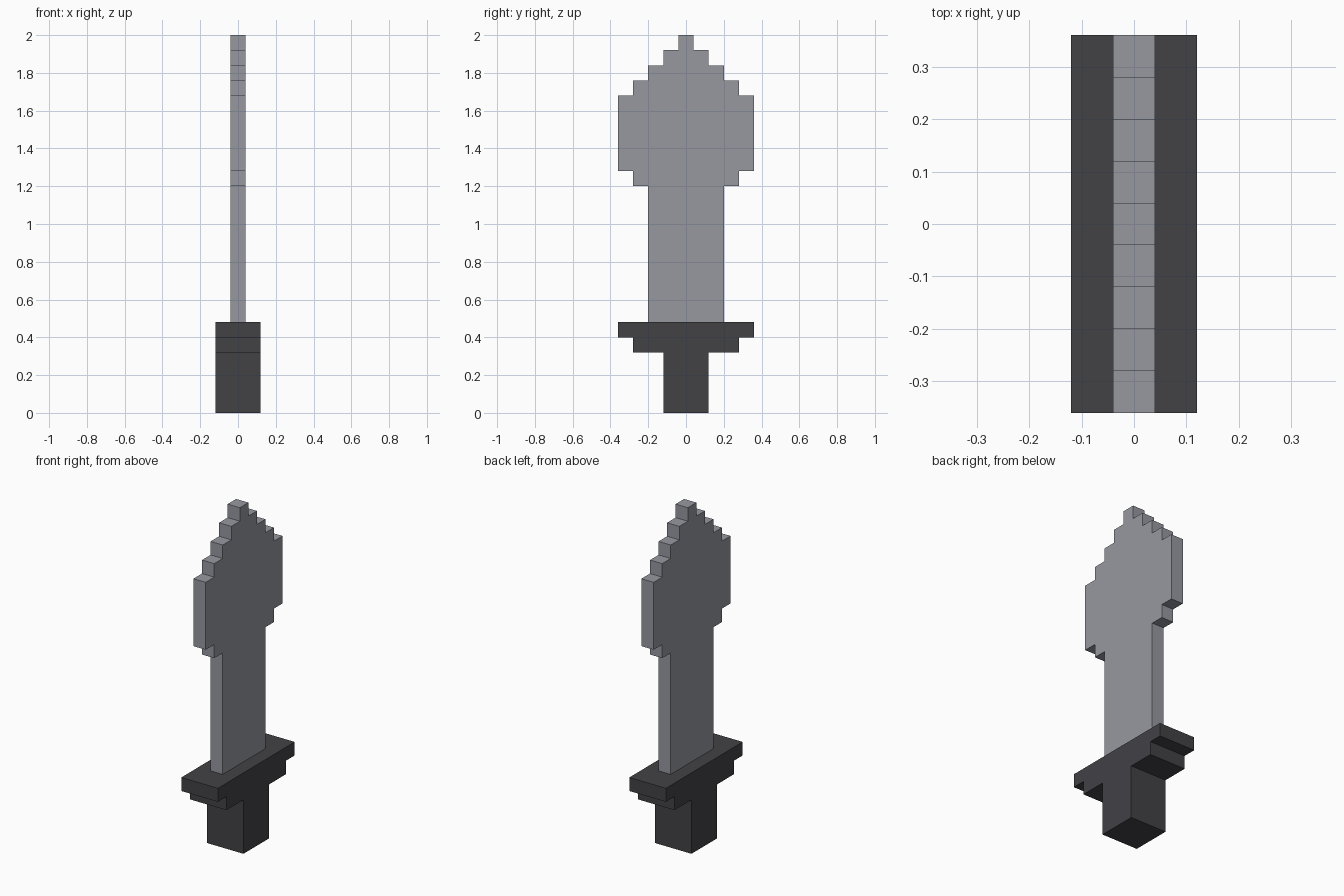
import bpy
import bmesh

cube = bpy.data.objects.get("Cube")
if cube:
    bpy.data.objects.remove(cube, do_unlink=True)

U = 0.08  # size of one step


def srgb(*rgb):
    return tuple(((c / 255 + 0.055) / 1.055) ** 2.4 for c in rgb) + (1.0,)


def material(name, colour):
    mat = bpy.data.materials.new(name)
    mat.use_nodes = True
    mat.diffuse_color = colour
    bsdf = next(n for n in mat.node_tree.nodes if n.type == 'BSDF_PRINCIPLED')
    bsdf.inputs["Base Color"].default_value = colour
    return mat


def stepped_slab(name, half_x, base, steps, mat):
    """Extrude a mirrored stepped outline; steps are (half width, height) in units."""
    side, z = [], base
    for half, height in steps:
        side += [(half * U, z * U), ((half * U), (z + height) * U)]
        z += height
    outline = side + [(-y, z) for y, z in reversed(side)]
    bm = bmesh.new()
    face = bm.faces.new([bm.verts.new((-half_x, y, z)) for y, z in outline])
    ext = bmesh.ops.extrude_face_region(bm, geom=[face], use_keep_orig=True)
    verts = [g for g in ext["geom"] if isinstance(g, bmesh.types.BMVert)]
    bmesh.ops.translate(bm, verts=verts, vec=(2 * half_x, 0, 0))
    bmesh.ops.recalc_face_normals(bm, faces=bm.faces)
    mesh = bpy.data.meshes.new(name)
    bm.to_mesh(mesh)
    bm.free()
    mesh.materials.append(mat)
    obj = bpy.data.objects.new(name, mesh)
    bpy.context.collection.objects.link(obj)
    return obj


steel = material("steel grey", srgb(150, 153, 160))
dark = material("dark charcoal", srgb(66, 65, 69))

# Grip and two-step guard
stepped_slab("grip", 1.5 * U, 0, [(1.5, 4)], dark)
stepped_slab("guard", 1.5 * U, 4, [(3.5, 1), (4.5, 1)], dark)

# Blade: straight shank, wide head, stepped point
stepped_slab("blade", 0.5 * U, 6,
             [(2.5, 9), (3.5, 1), (4.5, 5), (3.5, 1), (2.5, 1), (1.5, 1), (0.5, 1)],
             steel)
